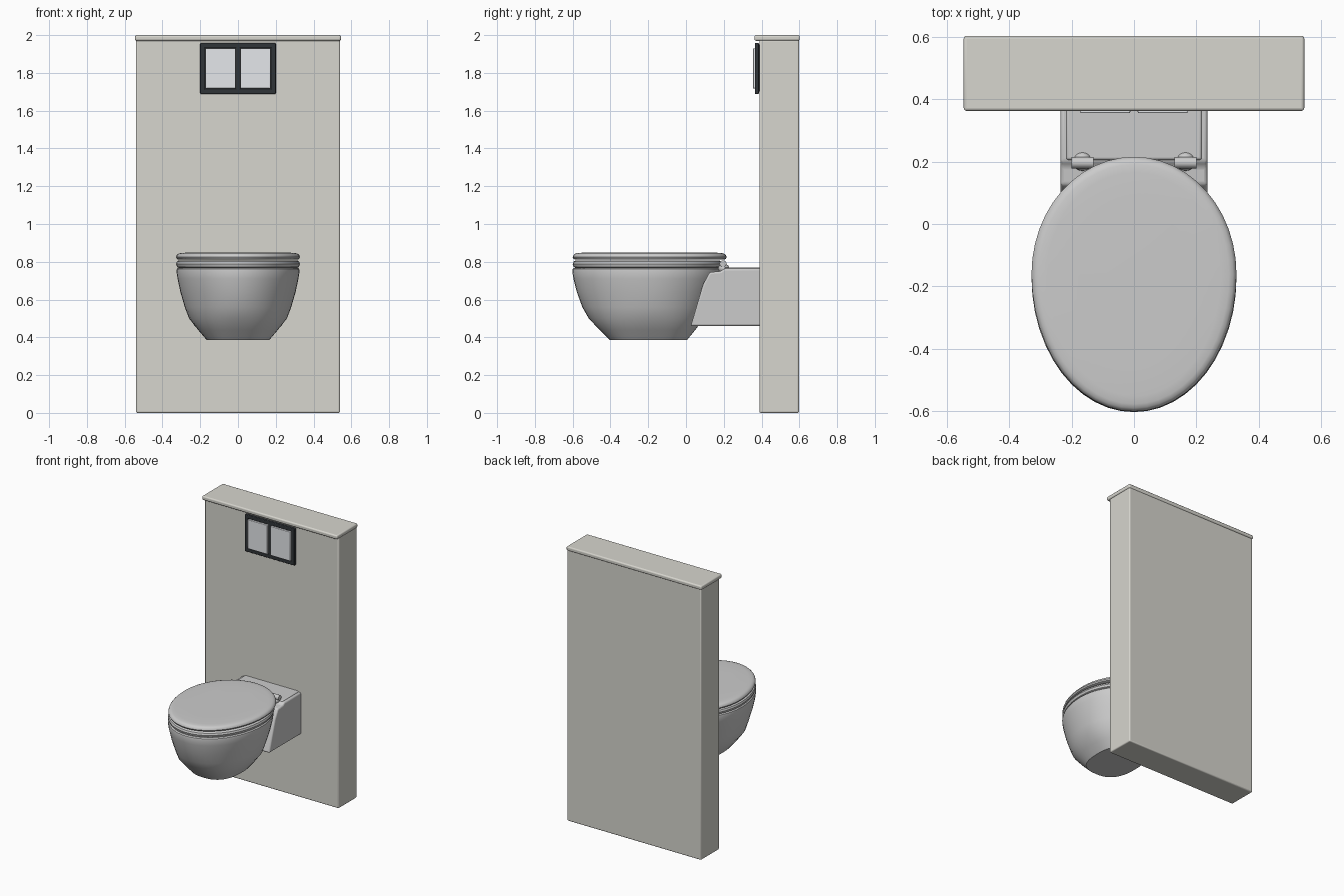
import bpy, bmesh, math

if "Cube" in bpy.data.objects:
    bpy.data.objects.remove(bpy.data.objects["Cube"])


def material(name, color):
    m = bpy.data.materials.new(name)
    m.diffuse_color = (*color, 1)
    m.use_nodes = True
    m.node_tree.nodes["Principled BSDF"].inputs["Base Color"].default_value = m.diffuse_color
    return m


STONE = material("warm_panel", (0.68, 0.67, 0.62))
DARK = material("dark_frame", (0.03, 0.035, 0.04))
PALE = material("pale_button", (0.78, 0.8, 0.83))


def finish(name, bm, mat=None, bevel=0, angle=35):
    bmesh.ops.recalc_face_normals(bm, faces=bm.faces)
    me = bpy.data.meshes.new(name)
    bm.to_mesh(me)
    bm.free()
    ob = bpy.data.objects.new(name, me)
    bpy.context.collection.objects.link(ob)
    if mat:
        me.materials.append(mat)
    if bevel:
        b = ob.modifiers.new("bevel", 'BEVEL')
        b.width, b.segments = bevel, 3
    bpy.ops.object.select_all(action='DESELECT')
    bpy.context.view_layer.objects.active = ob
    ob.select_set(True)
    bpy.ops.object.shade_smooth_by_angle(angle=math.radians(angle))
    return ob


def extrude_x(name, profile, x0, x1, mat=None, bevel=0):
    """Extrude a (y, z) profile from x0 to x1."""
    bm = bmesh.new()
    f = bm.faces.new([bm.verts.new((x0, y, z)) for y, z in profile])
    g = bmesh.ops.extrude_face_region(bm, geom=[f])["geom"]
    bmesh.ops.translate(bm, vec=(x1 - x0, 0, 0),
                        verts=[v for v in g if isinstance(v, bmesh.types.BMVert)])
    return finish(name, bm, mat, bevel)


def box(name, x, y, z, mat=None, bevel=0.006):
    return extrude_x(name, [(y[0], z[0]), (y[1], z[0]), (y[1], z[1]), (y[0], z[1])],
                     x[0], x[1], mat, bevel)


def egg_loft(name, sections, closed=False, n=48):
    """Loft egg outlines given as (z, half width, front y, back y, exponent)."""
    bm = bmesh.new()
    rings = []
    for z, w, yf, yb, e in sections:
        mid = yf + (yb - yf) * 0.54
        ring = []
        for i in range(n):
            a = 2 * math.pi * i / n
            c, s = math.cos(a), math.sin(a)
            r = (yb - mid) if s > 0 else (mid - yf)
            ring.append(bm.verts.new((w * math.copysign(abs(c) ** (2 / e), c),
                                      mid + r * math.copysign(abs(s) ** (2 / e), s), z)))
        rings.append(ring)
    pairs = list(zip(rings, rings[1:]))
    if closed:
        pairs.append((rings[-1], rings[0]))
    for a, b in pairs:
        for i in range(n):
            j = (i + 1) % n
            bm.faces.new((a[i], a[j], b[j], b[i]))
    if not closed:
        bm.faces.new(rings[0])
        bm.faces.new(rings[-1])
    return finish(name, bm)


def inset_egg(z, d, back, e=2):
    return (z, 0.328 - d, -0.6 + d, back - d, e)


# wall panel and overhanging cap
box("wall_panel", (-0.54, 0.54), (0.388, 0.598), (0, 1.975), STONE, 0.008)
box("panel_cap", (-0.545, 0.545), (0.362, 0.602), (1.97, 2.0), STONE, 0.009)

# flush plate: backing, frame bars and two buttons
box("flush_backing", (-0.19, 0.19), (0.374, 0.392), (1.70, 1.95), DARK)
for z in (1.688, 1.931):
    box("frame_rail", (-0.2, 0.2), (0.364, 0.386), (z, z + 0.027), DARK, 0.005)
for x in (-0.2, -0.013, 0.174):
    box("frame_stile", (x, x + 0.026), (0.364, 0.386), (1.69, 1.956), DARK, 0.005)
for x in (-0.172, 0.012):
    box("flush_button", (x, x + 0.16), (0.355, 0.38), (1.717, 1.93), PALE, 0.004)

# hollow bowl: outer shell, rim, then inside basin
egg_loft("bowl", [
    (0.385, 0.165, -0.402, 0.005, 2.6),
    (0.44, 0.212, -0.458, 0.05, 2.35),
    (0.50, 0.259, -0.515, 0.095, 2.15),
    (0.56, 0.282, -0.549, 0.125, 2),
    (0.64, 0.305, -0.578, 0.155, 2),
    (0.71, 0.32, -0.596, 0.175, 2),
    (0.75, 0.326, -0.602, 0.182, 2),
    (0.762, 0.324, -0.600, 0.18, 2),
    (0.768, 0.316, -0.592, 0.172, 2),
    (0.768, 0.25, -0.52, 0.11, 2),
    (0.74, 0.24, -0.51, 0.10, 2),
    (0.60, 0.20, -0.45, 0.05, 2),
    (0.46, 0.10, -0.32, -0.05, 2)])

# seat ring
egg_loft("seat", [inset_egg(z, d, 0.192) for z, d in (
    (0.768, 0.014), (0.773, 0.005), (0.788, 0.0), (0.801, 0.005), (0.807, 0.014),
    (0.807, 0.09), (0.80, 0.1), (0.775, 0.1), (0.768, 0.09))], closed=True)

# lid
egg_loft("lid", [inset_egg(z, d, 0.215) for z, d in (
    (0.811, 0.014), (0.815, 0.005), (0.824, 0.0), (0.834, 0.003), (0.842, 0.011),
    (0.846, 0.024), (0.848, 0.05), (0.849, 0.15))])

# rear housing joining bowl to wall, with its raised deck
extrude_x("rear_housing", [(0.025, 0.46), (0.40, 0.46), (0.40, 0.764), (0.20, 0.764),
                           (0.185, 0.75), (0.125, 0.745), (0.09, 0.68)],
          -0.235, 0.235, None, 0.02)
box("rear_deck", (-0.217, 0.217), (0.205, 0.40), (0.735, 0.771), None, 0.008)

# hinges
for side in (-1, 1):
    x = side * 0.165
    bm = bmesh.new()
    bmesh.ops.create_cone(bm, cap_ends=True, segments=20, radius1=0.018, radius2=0.018, depth=0.07)
    for v in bm.verts:
        v.co = (x + v.co.z, 0.196 + v.co.x, 0.79 + v.co.y)
    finish("hinge_barrel", bm)
    bm = bmesh.new()
    bmesh.ops.create_uvsphere(bm, u_segments=20, v_segments=10, radius=0.03)
    for v in bm.verts:
        v.co = (x + v.co.x, 0.2 + v.co.y, 0.765 + v.co.z * 0.8)
    finish("hinge_foot", bm)
